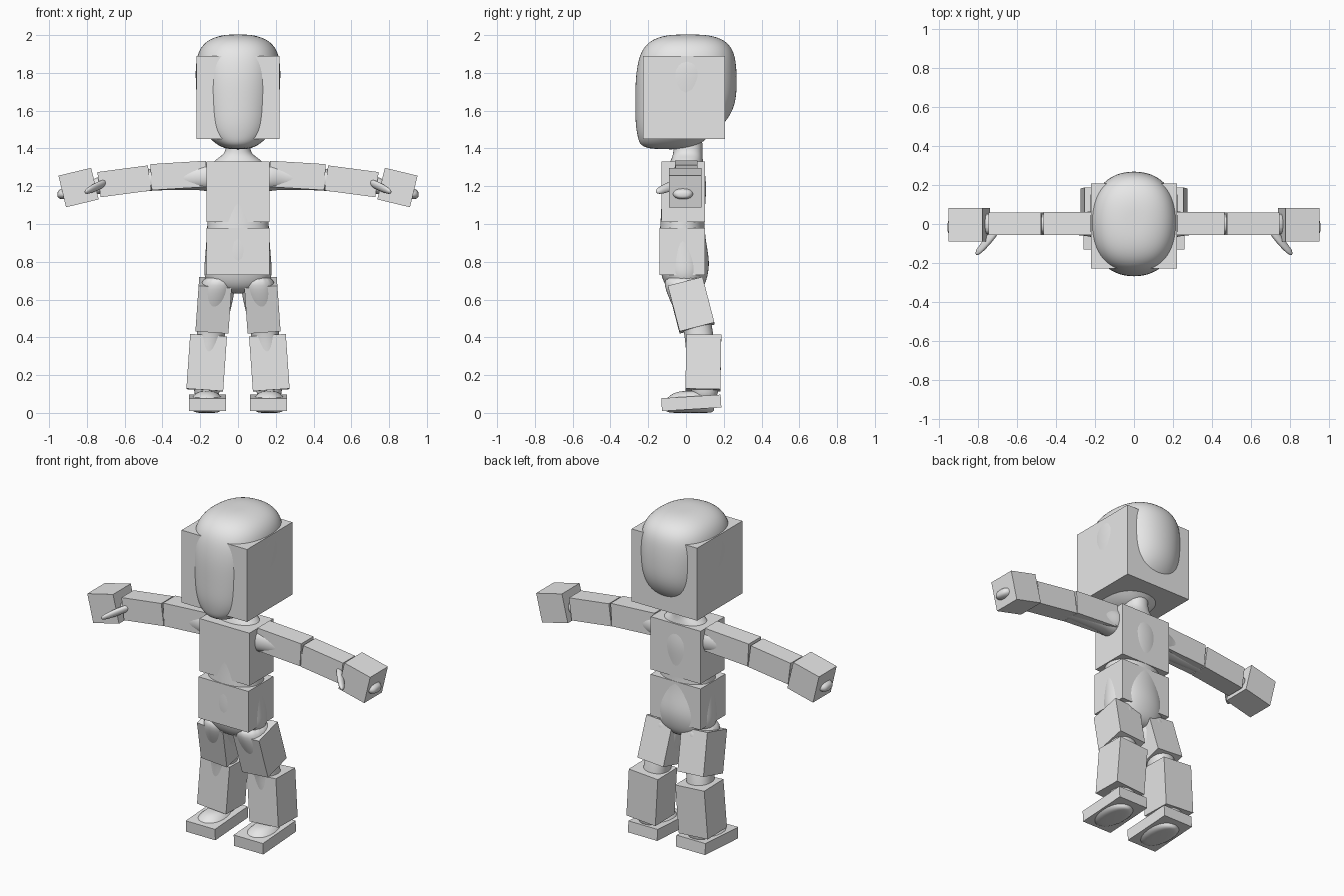
import bpy, bmesh, math

grey = bpy.data.materials.new("light_grey")
grey.diffuse_color = (0.8, 0.8, 0.8, 1)


def finish(bm, name):
    bmesh.ops.recalc_face_normals(bm, faces=bm.faces)
    me = bpy.data.meshes.new(name)
    bm.to_mesh(me)
    bm.free()
    me.materials.append(grey)
    ob = bpy.data.objects.new(name, me)
    bpy.context.collection.objects.link(ob)
    return ob


def box(name, loc, size, rot=(0, 0, 0)):
    bm = bmesh.new()
    bmesh.ops.create_cube(bm, size=1)
    bmesh.ops.scale(bm, vec=size, verts=bm.verts)
    ob = finish(bm, name)
    ob.location = loc
    ob.rotation_euler = [math.radians(a) for a in rot]


def loft(name, rings, axis="z", side=1, power=2.2, n=16):
    """Smooth skin over rings of (x, y, z, radius_a, radius_b) across an axis."""
    bm = bmesh.new()
    loops = []
    for x, y, z, a, b in rings:
        loop = []
        for i in range(n):
            t = 2 * math.pi * i / n
            c, s = math.cos(t), math.sin(t)
            u = a * math.copysign(abs(c) ** (2 / power), c)
            v = b * math.copysign(abs(s) ** (2 / power), s)
            p = (x + u, y + v, z) if axis == "z" else (x, y + u, z + v)
            loop.append(bm.verts.new((p[0] * side, p[1], p[2])))
        loops.append(loop)
    for lo, hi in zip(loops, loops[1:]):
        for i in range(n):
            j = (i + 1) % n
            bm.faces.new((lo[i], lo[j], hi[j], hi[i]))
    bm.faces.new(loops[0])
    bm.faces.new(loops[-1])
    for f in bm.faces:
        f.smooth = True
    ob = finish(bm, name)
    sub = ob.modifiers.new("smooth", "SUBSURF")
    sub.levels = sub.render_levels = 2


# Head: block with a rounded skull pushing through it
box("head_block", (0, -0.01, 1.67), (0.44, 0.435, 0.44))
loft("skull", [
    (0, -0.08, 1.395, 0.05, 0.09), (0, -0.09, 1.41, 0.10, 0.155),
    (0, -0.07, 1.46, 0.165, 0.19), (0, -0.03, 1.53, 0.2, 0.243),
    (0, -0.002, 1.63, 0.221, 0.272), (0, 0.001, 1.75, 0.229, 0.275),
    (0, 0.004, 1.84, 0.23, 0.268), (0, 0.008, 1.92, 0.215, 0.25),
    (0, 0.01, 1.975, 0.165, 0.20), (0, 0.01, 2.0, 0.09, 0.12),
    (0, 0.01, 2.003, 0.03, 0.04)], power=2.3)

# Torso: two blocks around a rounded body and neck
box("chest_block", (0, -0.015, 1.17), (0.335, 0.23, 0.32))
box("waist_block", (0, -0.02, 0.855), (0.335, 0.24, 0.25))
loft("torso_body", [
    (0, 0, 0.63, 0.06, 0.05), (0, -0.005, 0.66, 0.15, 0.10),
    (0, -0.008, 0.72, 0.187, 0.125), (0, -0.008, 0.8, 0.18, 0.137),
    (0, -0.018, 0.9, 0.172, 0.127), (0, -0.02, 1.0, 0.165, 0.118),
    (0, -0.014, 1.1, 0.165, 0.118), (0, -0.01, 1.2, 0.168, 0.122),
    (0, 0.0, 1.29, 0.165, 0.10), (0, 0.005, 1.345, 0.12, 0.085),
    (0, 0.01, 1.37, 0.07, 0.078), (0, 0.01, 1.42, 0.064, 0.078),
    (0, 0.01, 1.47, 0.064, 0.078)])

for side, tag in ((1, "left"), (-1, "right")):
    def block(name, loc, size, rot):
        box(f"{tag}_{name}", (loc[0] * side, loc[1], loc[2]), size,
            (rot[0], rot[1] * side, rot[2] * side))

    def skin(name, rings, axis="z", **kw):
        loft(f"{tag}_{name}", rings, axis, side, **kw)

    # Arm blocks
    block("upper_arm_block", (0.313, 0.002, 1.257), (0.295, 0.118, 0.138), (0, 3.5, 0))
    block("forearm_block", (0.602, 0.002, 1.226), (0.27, 0.116, 0.134), (0, 7.5, 0))
    block("hand_block", (0.844, -0.004, 1.193), (0.178, 0.17, 0.172), (0, 13.5, 0))
    # Rounded arm, thumb and fingertips
    skin("arm_body", [
        (0.12, 0, 1.25, 0.08, 0.085), (0.18, 0, 1.25, 0.08, 0.075),
        (0.24, 0, 1.247, 0.06, 0.066), (0.35, 0, 1.24, 0.055, 0.062),
        (0.47, 0, 1.235, 0.054, 0.058), (0.6, 0, 1.215, 0.052, 0.06),
        (0.72, 0, 1.205, 0.05, 0.05), (0.78, 0, 1.2, 0.06, 0.04)], "x")
    skin("fingertips", [
        (0.84, -0.012, 1.18, 0.06, 0.04), (0.91, -0.016, 1.163, 0.06, 0.034),
        (0.943, -0.016, 1.158, 0.05, 0.027),
        (0.957, -0.016, 1.156, 0.025, 0.014)], "x")
    skin("thumb", [
        (0.69, -0.02, 1.222, 0.02, 0.01), (0.71, -0.042, 1.215, 0.03, 0.022),
        (0.75, -0.085, 1.198, 0.034, 0.024), (0.79, -0.132, 1.178, 0.026, 0.02),
        (0.813, -0.15, 1.17, 0.013, 0.01)], "x")

    # Leg blocks
    block("thigh_block", (0.128, 0.027, 0.57), (0.175, 0.19, 0.25), (14.5, -4, 0))
    block("shin_block", (0.166, 0.092, 0.265), (0.195, 0.185, 0.29), (-1, -4, 0))
    block("foot_block", (0.161, 0.028, 0.053), (0.196, 0.315, 0.068), (3.5, 0, 0))
    # Rounded leg running through the blocks
    skin("leg_body", [
        (0.165, 0.10, 0.06, 0.06, 0.06), (0.165, 0.10, 0.12, 0.07, 0.075),
        (0.162, 0.09, 0.25, 0.085, 0.085), (0.148, 0.072, 0.38, 0.075, 0.078),
        (0.14, 0.064, 0.45, 0.076, 0.078), (0.125, 0.025, 0.55, 0.09, 0.092),
        (0.108, -0.008, 0.66, 0.096, 0.108), (0.1, -0.01, 0.73, 0.085, 0.11)])
    # Rounded foot showing above the block and under the sole
    skin("foot_body", [
        (0.165, 0.025, -0.001, 0.045, 0.10), (0.165, 0.02, 0.006, 0.075, 0.135),
        (0.165, 0.012, 0.045, 0.106, 0.138), (0.165, 0.015, 0.085, 0.08, 0.115),
        (0.165, 0.03, 0.112, 0.05, 0.085), (0.165, 0.035, 0.116, 0.02, 0.04)])
